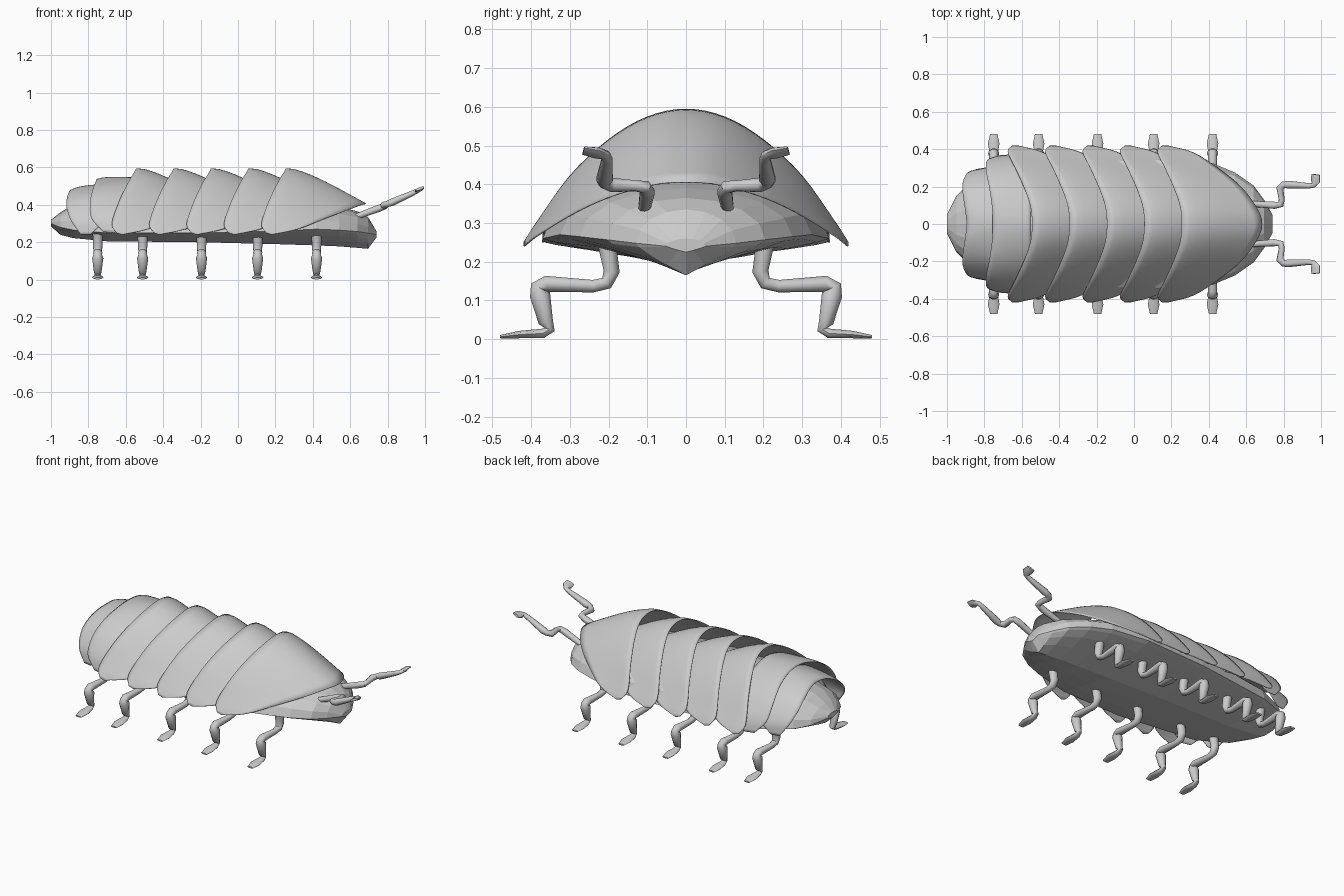
import bpy, bmesh, math
from mathutils import Vector

if "Cube" in bpy.data.objects:
    bpy.data.objects.remove(bpy.data.objects["Cube"])


def make(name, verts, faces, smooth=35):
    me = bpy.data.meshes.new(name)
    me.from_pydata([tuple(v) for v in verts], [], faces)
    bm = bmesh.new()
    bm.from_mesh(me)
    bmesh.ops.recalc_face_normals(bm, faces=bm.faces)
    bm.to_mesh(me)
    bm.free()
    ob = bpy.data.objects.new(name, me)
    bpy.context.collection.objects.link(ob)
    if smooth:
        bpy.ops.object.select_all(action='DESELECT')
        ob.select_set(True)
        bpy.context.view_layer.objects.active = ob
        bpy.ops.object.shade_smooth_by_angle(angle=math.radians(smooth))
    return ob


def loft(name, rings, smooth):
    n = len(rings[0])
    verts = [v for r in rings for v in r]
    faces = [(i * n + j, i * n + (j + 1) % n, (i + 1) * n + (j + 1) % n, (i + 1) * n + j)
             for i in range(len(rings) - 1) for j in range(n)]
    faces += [tuple(range(n)), tuple(range(len(verts) - n, len(verts)))]
    return make(name, verts, faces, smooth)


def spline(half, steps=4):
    """Mirror a half curve over y and sample it smoothly (Catmull-Rom)."""
    p = [Vector((x, -y, z)) for x, y, z in half[:0:-1]] + [Vector(v) for v in half]
    p = [2 * p[0] - p[1]] + p + [2 * p[-1] - p[-2]]
    out = []
    for i in range(1, len(p) - 2):
        a, b, c, d = p[i - 1:i + 3]
        for k in range(steps):
            t = k / steps
            out.append(0.5 * (2 * b + (c - a) * t + (2 * a - 5 * b + 4 * c - d) * t * t
                              + (3 * b - a - 3 * c + d) * t ** 3))
    return out + [p[-2]]


def plate(name, rim, front, bulge, dx=0, rows=10):
    """Shell between a raised rear rim and a front edge."""
    r, f = spline(rim), spline(front)
    n = len(r)
    verts = []
    for i in range(rows + 1):
        u = i / rows
        for j in range(n):
            b = bulge * math.sin(math.pi * u ** .65) * math.sin(math.pi * j / (n - 1))
            verts.append(r[j].lerp(f[j], u) + Vector((dx, 0, b)))
    faces = [(i * n + j, i * n + j + 1, (i + 1) * n + j + 1, (i + 1) * n + j)
             for i in range(rows) for j in range(n - 1)]
    ob = make(name, verts, faces)
    m = ob.modifiers.new("thickness", 'SOLIDIFY')
    m.thickness = 0.004
    m.offset = 0
    return ob


def limb(name, pts, ref, sides=10):
    """Tube through points (x, y, z, radius along ref, radius across)."""
    c = [Vector(p[:3]) for p in pts]
    rings = []
    for i, p in enumerate(pts):
        t = Vector()
        if i > 0:
            t += (c[i] - c[i - 1]).normalized()
        if i < len(c) - 1:
            t += (c[i + 1] - c[i]).normalized()
        t.normalize()
        n2 = t.cross(Vector(ref)).normalized()
        n1 = n2.cross(t)
        rings.append([c[i] + n1 * p[3] * math.cos(a) + n2 * p[4] * math.sin(a)
                      for a in (2 * math.pi * k / sides for k in range(sides))])
    return loft(name, rings, 50)


# Five equal overlapping back plates
rim = [(.255, 0, .593), (.245, .1, .573), (.21, .2, .514), (.165, .3, .42),
       (.125, .385, .30), (.15, .418, .25)]
front = [(.685, 0, .405), (.66, .08, .40), (.58, .19, .37), (.46, .29, .325),
         (.32, .38, .27), (.18, .418, .24)]
for i in range(5):
    plate(f"back_plate_{i + 1}", rim, front, .024, -.2 * i)

# Two smaller tail plates
plate("tail_plate_1",
      [(-.755, 0, .536), (-.76, .1, .523), (-.775, .2, .485), (-.79, .28, .42),
       (-.785, .34, .33), (-.72, .365, .255)],
      [(-.55, 0, .545), (-.55, .12, .52), (-.55, .22, .465), (-.55, .31, .38),
       (-.58, .36, .31), (-.66, .37, .25)], .008)
plate("tail_plate_2",
      [(-.895, 0, .478), (-.903, .08, .468), (-.915, .16, .43), (-.915, .22, .38),
       (-.89, .272, .31), (-.84, .292, .24)],
      [(-.70, 0, .51), (-.70, .1, .49), (-.70, .2, .445), (-.71, .27, .37),
       (-.73, .305, .30), (-.79, .30, .24)], .01)

# Faceted body and head: x, half width, bottom z, side ridge z, top z
stations = [(-1, .05, .285, .30, .32), (-.95, .15, .24, .28, .36), (-.88, .22, .222, .265, .40),
            (-.7, .30, .205, .25, .43), (-.2, .365, .20, .25, .46), (.2, .37, .19, .26, .44),
            (.42, .325, .183, .27, .41), (.54, .275, .178, .265, .39), (.64, .205, .17, .257, .365),
            (.695, .13, .165, .248, .335), (.74, .05, .225, .24, .26)]
rings = []
for x, w, zb, zr, zt in stations:
    ring = []
    for k in range(16):
        a = 2 * math.pi * k / 16
        s, c = math.sin(a), math.cos(a)
        # rounded above the ridge, shallow keel below
        z = zr + (zt - zr) * s if s > 0 else zr - (zr - zb) * (1 - abs(c)) ** .8
        ring.append((x, w * c, z))
    rings.append(ring)
loft("body", rings, 0)

# Five pairs of jointed legs: y, z, radius along x, radius across
leg = [(.205, .25, .027, .025), (.192, .175, .025, .022), (.205, .145, .022, .018),
       (.24, .137, .018, .017), (.36, .143, .025, .022), (.383, .135, .022, .02),
       (.377, .115, .030, .028), (.362, .045, .021, .02), (.352, .025, .016, .014),
       (.37, .015, .02, .013), (.43, .012, .031, .01), (.48, .006, .02, .005)]
for i, x in enumerate((.42, .105, -.195, -.51, -.75)):
    for side, s in (("left", 1), ("right", -1)):
        limb(f"leg_{i + 1}_{side}", [(x, s * y, z, a, b) for y, z, a, b in leg], (1, 0, 0))

# Pair of bent antennae
antenna = [(.60, .11, .325, .015, .015), (.75, .10, .38, .019, .02), (.785, .105, .393, .017, .018),
           (.79, .13, .396, .014, .016), (.78, .19, .398, .019, .02), (.80, .21, .405, .016, .018),
           (.825, .21, .414, .02, .022), (.935, .204, .463, .014, .015), (.96, .207, .475, .012, .014),
           (.97, .23, .481, .011, .028), (.972, .265, .487, .007, .025)]
for side, s in (("left", 1), ("right", -1)):
    limb(f"antenna_{side}", [(x, s * y, z, a, b) for x, y, z, a, b in antenna], (-.37, 0, .93))
